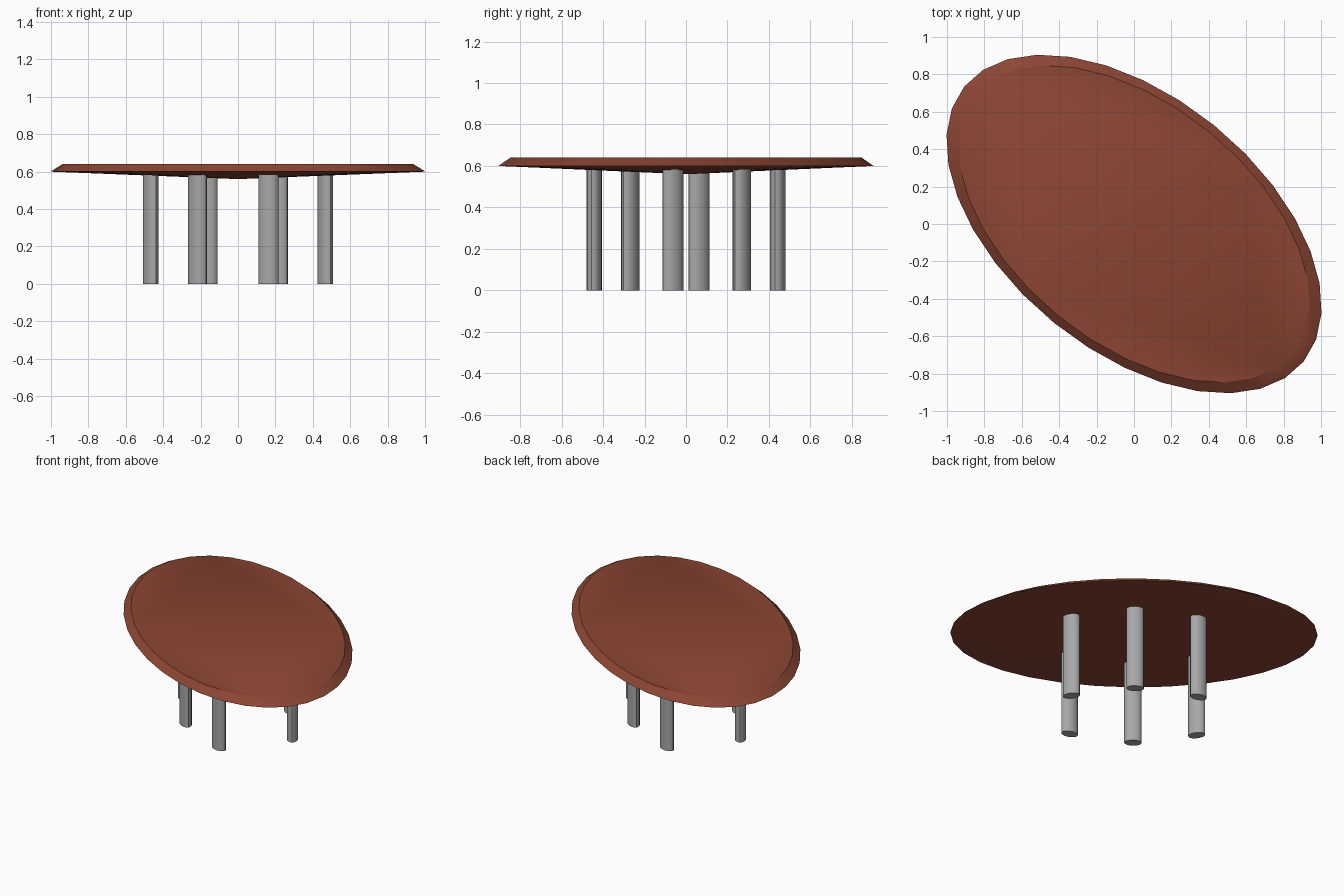
import bpy, bmesh, math
from mathutils import Vector

if "Cube" in bpy.data.objects:
    bpy.data.objects.remove(bpy.data.objects["Cube"])


def material(name, rgb):
    m = bpy.data.materials.new(name)
    m.diffuse_color = (*rgb, 1)
    m.use_nodes = True
    m.node_tree.nodes["Principled BSDF"].inputs["Base Color"].default_value = m.diffuse_color
    return m


BROWN = material("reddish_brown_wood", (0.26, 0.06, 0.033))
GREY = material("grey_metal", (0.39, 0.39, 0.39))


def oval_solid(name, rx, ry, angle, profile, sides, mat, location=(0, 0, 0)):
    """Stack scaled oval rings (scale, z); a scale of 0 makes a single apex."""
    bm = bmesh.new()
    rings = []
    for s, z in profile:
        if s == 0:
            rings.append([bm.verts.new((0, 0, z))])
            continue
        ring = []
        for i in range(sides):
            t = 2 * math.pi * i / sides
            x, y = s * rx * math.cos(t), s * ry * math.sin(t)
            ring.append(bm.verts.new((x * math.cos(angle) - y * math.sin(angle),
                                      x * math.sin(angle) + y * math.cos(angle), z)))
        rings.append(ring)
    for a, b in zip(rings, rings[1:]):
        for i in range(sides):
            j = (i + 1) % sides
            if len(a) == 1:
                bm.faces.new((a[0], b[j], b[i]))
            else:
                bm.faces.new((a[i], a[j], b[j], b[i]))
    for end in (rings[0], rings[-1]):
        if len(end) > 1:
            bm.faces.new(end)
    bmesh.ops.recalc_face_normals(bm, faces=bm.faces)
    mesh = bpy.data.meshes.new(name)
    bm.to_mesh(mesh)
    bm.free()
    mesh.materials.append(mat)
    ob = bpy.data.objects.new(name, mesh)
    ob.location = location
    bpy.context.collection.objects.link(ob)
    bpy.ops.object.select_all(action='DESELECT')
    ob.select_set(True)
    bpy.context.view_layer.objects.active = ob
    bpy.ops.object.shade_smooth_by_angle(angle=math.radians(30))
    return ob


# Oval table top: shallow cone underneath, bevelled rim, flat top
oval_solid("table_top", 1.168, 0.68, math.radians(-39),
           [(0, 0.56), (1, 0.60), (0.936, 0.64)], 32, BROWN)

# Six oval legs, three on each long side, turned to follow the rim
legs = [("right", 0.467, -0.063, -59), ("middle", 0.217, 0.269, -36), ("left", -0.163, 0.443, -13)]
for side, sign in (("back", 1), ("front", -1)):
    for label, x, y, turn in legs:
        oval_solid(f"{side}_{label}_leg", 0.056, 0.036, math.radians(turn),
                   [(1, 0), (1, 0.584)], 16, GREY, Vector((sign * x, sign * y, 0)))
